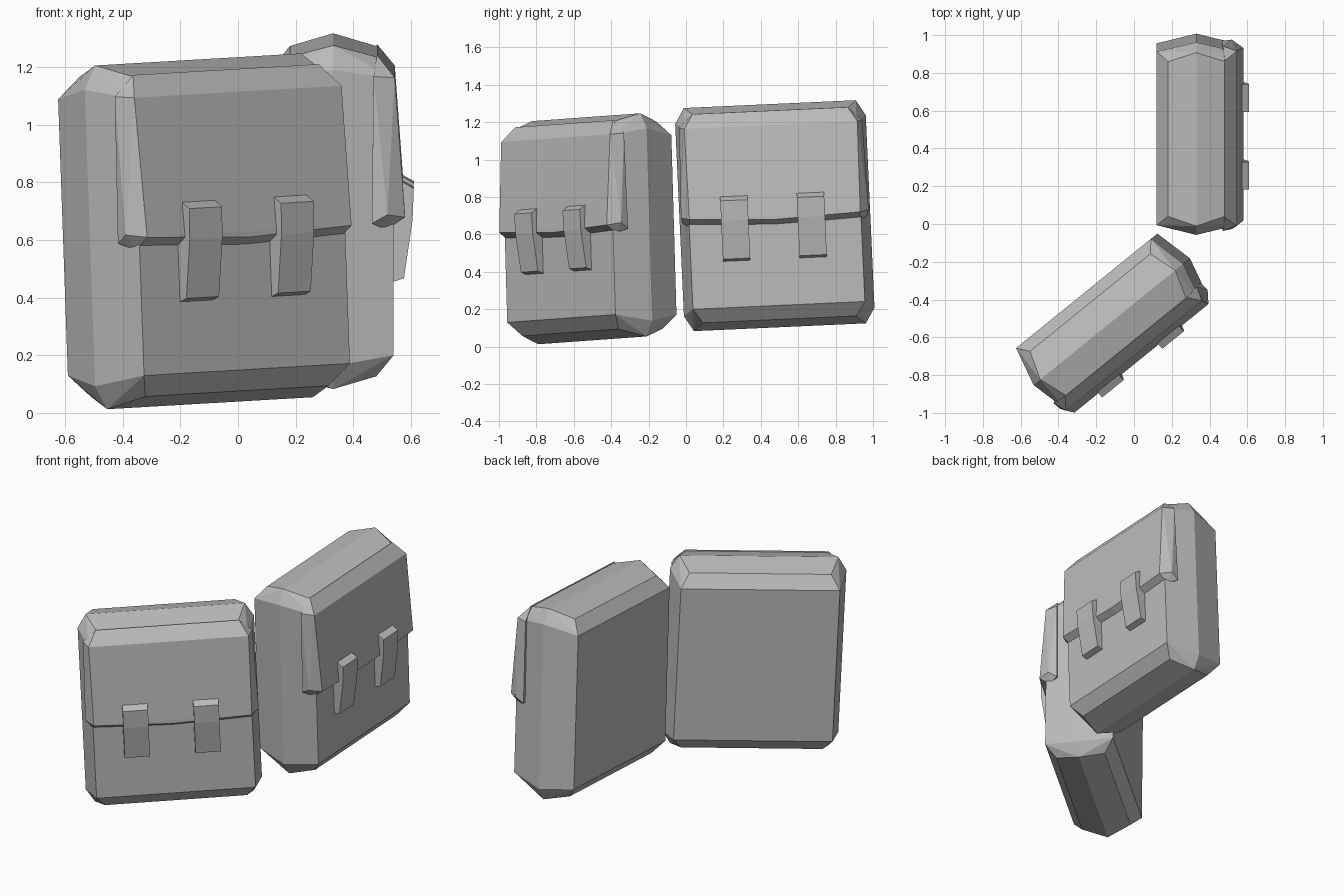
import bpy, bmesh, math
from mathutils import Matrix

if "Cube" in bpy.data.objects:
    bpy.data.objects.remove(bpy.data.objects["Cube"])

grey = bpy.data.materials.new("plain_grey")
grey.use_nodes = True
grey.diffuse_color = (0.5, 0.5, 0.5, 1)
grey.node_tree.nodes["Principled BSDF"].inputs["Base Color"].default_value = (0.5, 0.5, 0.5, 1)


def hull(name, points, matrix):
    """Faceted solid around the points (depth, width, height)."""
    bm = bmesh.new()
    for p in points:
        bm.verts.new(p)
    res = bmesh.ops.convex_hull(bm, input=bm.verts[:])
    loose = {g for g in res["geom_interior"] + res["geom_unused"] if isinstance(g, bmesh.types.BMVert)}
    bmesh.ops.delete(bm, geom=[v for v in loose if v.is_valid and not v.link_faces], context="VERTS")
    bmesh.ops.dissolve_limit(bm, angle_limit=math.radians(1), verts=bm.verts[:], edges=bm.edges[:])
    bmesh.ops.recalc_face_normals(bm, faces=bm.faces[:])
    mesh = bpy.data.meshes.new(name)
    bm.to_mesh(mesh)
    bm.free()
    mesh.materials.append(grey)
    obj = bpy.data.objects.new(name, mesh)
    bpy.context.collection.objects.link(obj)
    obj.matrix_world = matrix


def mirrored(points):
    return [(d, s * u, w) for d, u, w in points for s in (-1, 1)]


# Body: one corner, mirrored in depth, width and height
corner = [(0.21, 0.46, 0.48), (0.15, 0.41, 0.555), (0, 0.46, 0.597), (0, 0.51, 0.515)]
body = [(sd * d, u, sw * w) for d, u, w in mirrored(corner)
        for sd in ((-1, 1) if d else (1,)) for sw in (-1, 1)]

# Flap: folds over the upper front edge, sagging a little along its hem
flap = mirrored([
    (0.152, 0.415, 0.562), (0.214, 0.463, 0.485), (0.14, 0.49, 0.49),
    (0.25, 0.457, 0.0), (0.188, 0.502, 0.01), (0.135, 0.495, -0.02),
    (0.185, 0.455, -0.045),
]) + [(0.25, 0, -0.02), (0.185, 0, -0.06)]

# Strap side outline: depth, height
strap = [(0.2, 0.115), (0.24, 0.115), (0.28, 0.092), (0.276, -0.015), (0.246, -0.22), (0.2, -0.235)]


def bag(label, centre, yaw):
    matrix = (Matrix.Translation(centre) @ Matrix.Rotation(math.radians(yaw), 4, "Z")
              @ Matrix.Rotation(math.radians(2.6), 4, "X"))
    hull(label + "_bag_body", body, matrix)
    hull(label + "_bag_flap", flap, matrix)
    for side, u in (("first", -0.215), ("second", 0.195)):
        pts = [(d, u + s * 0.073, w) for d, w in strap for s in (-1, 1)]
        hull(label + "_bag_" + side + "_strap", pts, matrix)


bag("rear", (0.33, 0.475, 0.70), 0)
bag("front", (-0.118, -0.517, 0.63), -51)
